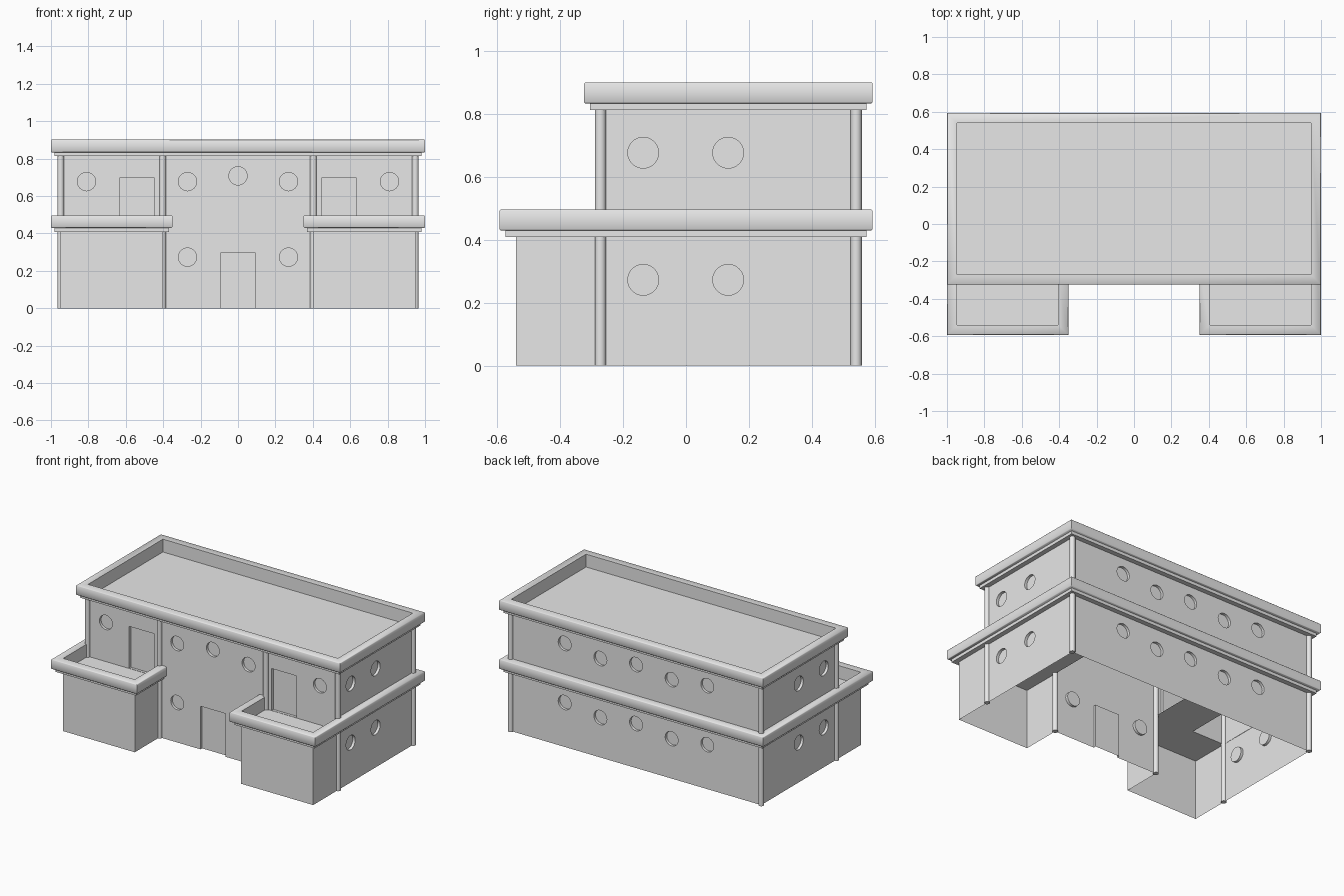
import bpy, bmesh, math
from mathutils import Vector, Matrix

cube = bpy.data.objects.get("Cube")
if cube:
    bpy.data.objects.remove(cube, do_unlink=True)

plaster = bpy.data.materials.new("pale_plaster")
plaster.use_nodes = True
plaster.diffuse_color = (0.8, 0.8, 0.8, 1)
plaster.node_tree.nodes["Principled BSDF"].inputs["Base Color"].default_value = (0.8, 0.8, 0.8, 1)

# Main plan lines, parapet base heights, and the decks just below them
SIDE, BACK, FRONT, WING, INNER = 0.948, 0.541, -0.272, -0.541, 0.403
FLOOR, ROOF = 0.43, 0.834
TRIM = 0.021
DECK, ROOF_DECK = FLOOR - TRIM, ROOF - TRIM
RECESS = 0.018


def link(name, bm):
    mesh = bpy.data.meshes.new(name)
    bm.to_mesh(mesh)
    bm.free()
    obj = bpy.data.objects.new(name, mesh)
    bpy.context.collection.objects.link(obj)
    mesh.materials.append(plaster)
    return obj


def finish(name, bm, smooth=True):
    bmesh.ops.recalc_face_normals(bm, faces=bm.faces)
    obj = link(name, bm)
    if smooth:
        bpy.ops.object.select_all(action="DESELECT")
        obj.select_set(True)
        bpy.context.view_layer.objects.active = obj
        bpy.ops.object.shade_smooth_by_angle(angle=math.radians(50))
    return obj


def prism(bm, plan, z0, z1):
    base = bm.faces.new([bm.verts.new((x, y, z0)) for x, y in plan])
    ext = bmesh.ops.extrude_face_region(bm, geom=[base], use_keep_orig=True)
    top = [v for v in ext["geom"] if isinstance(v, bmesh.types.BMVert)]
    bmesh.ops.translate(bm, verts=top, vec=(0, 0, z1 - z0))


def round_cut(bm, x, y, z, axis):
    turn = Matrix.Rotation(math.pi / 2, 4, "Y" if axis == "x" else "X")
    bmesh.ops.create_cone(bm, cap_ends=True, segments=32, radius1=0.049, radius2=0.049,
                          depth=2 * RECESS, matrix=Matrix.Translation((x, y, z)) @ turn)


def door_cut(bm, x, z0, z1):
    w = 0.094
    prism(bm, [(x - w, FRONT - RECESS), (x + w, FRONT - RECESS),
               (x + w, FRONT + RECESS), (x - w, FRONT + RECESS)], z0, z1)


def storey(name, plan, z0, z1, cutter_bm, open_heights):
    """Thin-walled storey with recessed windows and doors, left open at the given heights."""
    bm = bmesh.new()
    prism(bm, plan, z0, z1)
    body = finish(name, bm, smooth=False)
    cutter = finish(name + "_cutter", cutter_bm, smooth=False)
    mod = body.modifiers.new("openings", "BOOLEAN")
    mod.operation, mod.solver, mod.object = "DIFFERENCE", "EXACT", cutter
    graph = bpy.context.evaluated_depsgraph_get()
    cut_mesh = bpy.data.meshes.new_from_object(body.evaluated_get(graph))
    bpy.data.objects.remove(body, do_unlink=True)
    bpy.data.objects.remove(cutter, do_unlink=True)
    bm = bmesh.new()
    bm.from_mesh(cut_mesh)
    caps = [f for f in bm.faces for h in open_heights
            if all(abs(v.co.z - h) < 1e-4 for v in f.verts)]
    bmesh.ops.delete(bm, geom=caps, context="FACES")
    link(name, bm)


def sweep(name, path, profile, closed):
    """Mitred sweep of (offset, z) points along a counter-clockwise square-cornered path."""
    bm = bmesh.new()
    pts = [Vector(p) for p in path]
    n = len(pts)
    normals = []
    for i in range(n if closed else n - 1):
        d = (pts[(i + 1) % n] - pts[i]).normalized()
        normals.append(Vector((d.y, -d.x)))
    rings = []
    for i, p in enumerate(pts):
        if not closed and i in (0, n - 1):
            out = normals[min(i, n - 2)]
        else:
            out = normals[i - 1] + normals[i]
        rings.append([bm.verts.new((*(p + out * o), z)) for o, z in profile])
    m = len(profile)
    for i in range(n if closed else n - 1):
        a, b = rings[i], rings[(i + 1) % n]
        for j in range(m):
            k = (j + 1) % m
            bm.faces.new((a[j], b[j], b[k], a[k]))
    if not closed:
        bm.faces.new(rings[0])
        bm.faces.new(rings[-1])
    finish(name, bm)


def cornice_profile(z):
    c, out, top = 0.004, 0.052, z + 0.067
    return [(-0.002, z), (out - c, z), (out, z + c), (out, top - c), (out - c, top), (-0.002, top)]


def trim_profile(z):
    return [(-0.002, z - TRIM), (0.033, z - TRIM), (0.033, z), (-0.002, z)]


# Openings on each storey
lower_cuts, upper_cuts = bmesh.new(), bmesh.new()
for bm, z in ((lower_cuts, 0.273), (upper_cuts, 0.677)):
    for s in (-1, 1):
        round_cut(bm, s * 0.27, FRONT, z, "y")
        for y in (-0.136, 0.134):
            round_cut(bm, s * SIDE, y, z, "x")
    for i in range(-2, 3):
        round_cut(bm, i * 0.27, BACK, z + (0.0 if i % 2 else 0.031), "y")
door_cut(lower_cuts, 0, -0.05, 0.295)
round_cut(upper_cuts, 0, FRONT, 0.708, "y")
for s in (-1, 1):
    round_cut(upper_cuts, s * 0.81, FRONT, 0.677, "y")
    door_cut(upper_cuts, s * 0.54, DECK + 0.002, 0.697)

# Walls: lower storey with two front wings, plain upper storey under the roof deck
right_run = [(INNER, FRONT), (INNER, WING), (SIDE, WING), (SIDE, BACK)]
wing_path = right_run + [(-x, y) for x, y in reversed(right_run)]
main_plan = [(-SIDE, FRONT), (SIDE, FRONT), (SIDE, BACK), (-SIDE, BACK)]
storey("lower_storey", wing_path, 0, DECK, lower_cuts, (0, DECK))
storey("upper_storey", main_plan, DECK, ROOF_DECK, upper_cuts, (DECK,))

# Balcony floors, each with a landing running in behind its door
landing = [(INNER, WING), (SIDE, WING), (SIDE, FRONT), (0.7, FRONT), (0.7, 0.05), (INNER, 0.05)]
for side, s in (("left", 1), ("right", -1)):
    bm = bmesh.new()
    bm.faces.new([bm.verts.new((s * x, y, DECK)) for x, y in landing[::s]])
    link(f"{side}_balcony_floor", bm)

# Parapets and the thin trim beneath them
sweep("balcony_parapet", wing_path, cornice_profile(FLOOR), False)
sweep("balcony_trim", wing_path, trim_profile(FLOOR), False)
sweep("roof_parapet", main_plan, cornice_profile(ROOF), True)
sweep("roof_trim", main_plan, trim_profile(ROOF), True)

# Slim round posts at the corners and beside the wings
for side, s in (("left", 1), ("right", -1)):
    for spot, x, y in (("back", SIDE, BACK), ("front", SIDE, FRONT), ("inner", INNER, FRONT)):
        bm = bmesh.new()
        bmesh.ops.create_cone(bm, cap_ends=True, segments=16, radius1=0.018, radius2=0.018,
                              depth=ROOF_DECK, matrix=Matrix.Translation((s * x, y, ROOF_DECK / 2)))
        finish(f"{side}_{spot}_post", bm)
